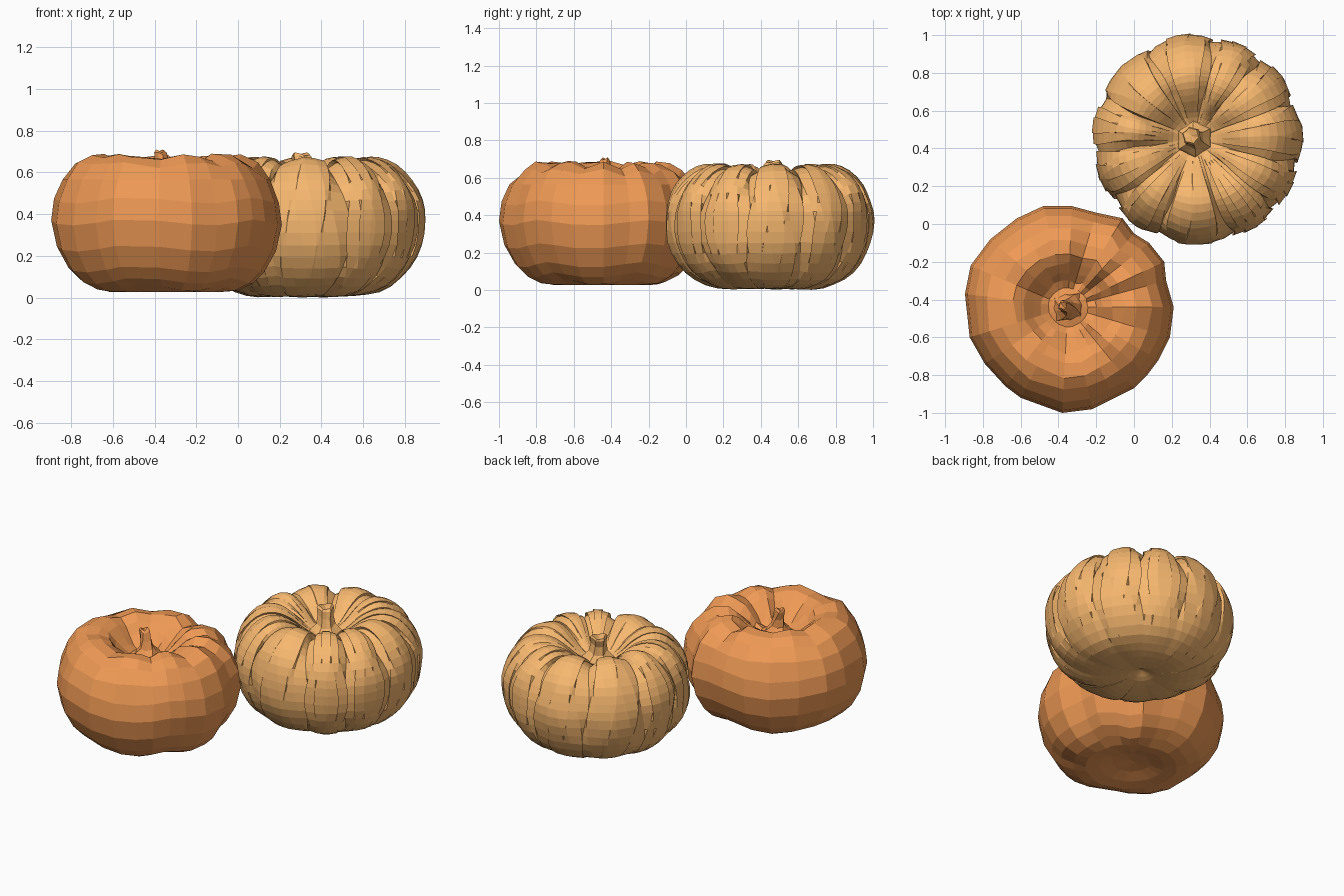
import bpy, bmesh, math, random
from mathutils import Vector, noise

if "Cube" in bpy.data.objects:
    bpy.data.objects.remove(bpy.data.objects["Cube"])

random.seed(4)


def material(name, rgb):
    m = bpy.data.materials.new(name)
    m.diffuse_color = (*rgb, 1)
    m.use_nodes = True
    m.node_tree.nodes["Principled BSDF"].inputs["Base Color"].default_value = m.diffuse_color
    return m


def make_object(name, rings, mat, bottom=None, top=None):
    """Skin closed rings of points, ending in a pole point at each end."""
    bm = bmesh.new()
    vr = [[bm.verts.new(p) for p in ring] for ring in rings]
    n = len(vr[0])
    for a, b in zip(vr, vr[1:]):
        for i in range(n):
            j = (i + 1) % n
            bm.faces.new((a[i], a[j], b[j], b[i]))
    for ring, pole in ((vr[0], bottom), (vr[-1], top)):
        if pole is not None:
            v = bm.verts.new(pole)
            for i in range(n):
                bm.faces.new((v, ring[i], ring[(i + 1) % n]))
    bmesh.ops.recalc_face_normals(bm, faces=bm.faces)
    me = bpy.data.meshes.new(name)
    bm.to_mesh(me)
    bm.free()
    me.materials.append(mat)
    ob = bpy.data.objects.new(name, me)
    bpy.context.collection.objects.link(ob)
    return ob


def smooth_profile(pts, steps):
    """Catmull-Rom through (r, z) points."""
    p = [Vector(q) for q in pts]
    p = [2 * p[0] - p[1]] + p + [2 * p[-1] - p[-2]]
    out = []
    for a, b, c, d in zip(p, p[1:], p[2:], p[3:]):
        for s in range(steps):
            t = s / steps
            out.append(0.5 * (2 * b + (c - a) * t + (2 * a - 5 * b + 4 * c - d) * t * t
                              + (3 * b - a - 3 * c + d) * t ** 3))
    return out + [p[-2]]


def stem(name, rows, sides, mat, twist):
    """Rows of (x, y, z, radius), ridged and twisted."""
    rings = []
    for k, (x, y, z, r) in enumerate(rows):
        ring = []
        for i in range(sides):
            a = 2 * math.pi * i / sides + twist * k
            rr = r * (1.08 if i % 2 else 0.9)
            ring.append((x + rr * math.cos(a), y + rr * math.sin(a),
                         z + (0.008 * math.sin(2 * a) if k else 0)))
        rings.append(ring)
    x, y, z, r = rows[-1]
    return make_object(name, rings, mat, top=(x, y, z - 0.008))


orange = material("orange_skin", (0.86, 0.32, 0.09))
tan = material("tan_skin", (0.93, 0.48, 0.16))

# Tan pumpkin: finely faceted, ribs that are deep on top and fade out below
tan_profile = smooth_profile([
    (.025, .04), (.08, .018), (.18, .005), (.29, .012), (.40, .055), (.49, .14), (.543, .25),
    (.56, .37), (.547, .47), (.505, .565), (.43, .64), (.345, .674), (.27, .664),
    (.20, .62), (.14, .565), (.09, .53), (.03, .52)], 2)
tan_grooves = [-143, -112, -70, -42, -14, 21, 52, 80, 117, 158, 186]
# columns: every lobe gets nine, so that the edges run along the grooves
columns = []
for lo, hi in zip(tan_grooves, tan_grooves[1:] + [tan_grooves[0] + 360]):
    for c in range(9):
        t = c / 9
        columns.append((lo + (hi - lo) * t, math.sin(math.pi * t) ** 0.7))
rings = []
for k, p in enumerate(tan_profile):
    q0, q1 = tan_profile[max(k - 1, 0)], tan_profile[min(k + 1, len(tan_profile) - 1)]
    t = (q1 - q0).normalized()
    nr, nz = t.y, -t.x
    if p.y > 0.36 or k > 14:
        depth = 0.035 + 0.025 * max(0, (p.y - .4) / .28)
    else:
        depth = 0.004 + 0.031 * (p.y / .36) ** 0.8
    depth *= min(1, max(0, (p.x - 0.08) / 0.16))
    ring = []
    for deg, bump in columns:
        a = math.radians(deg + 3 * math.sin(p.y * 8 + deg))
        d = -depth * (1 - bump)
        flat = Vector((p.x * math.cos(a), p.x * math.sin(a), p.y))
        d += 0.010 * noise.noise(flat * 6) * min(1, p.x * 3)
        r, z = p.x + nr * d, p.y + nz * d
        w = min(1, p.x / .5)
        cx, cy = 0.32 + 0.015 * w, 0.45 - 0.004 * w
        ring.append((cx + r * math.cos(a), cy + r * math.sin(a), max(z, 0)))
    rings.append(ring)
make_object("tan_pumpkin", rings, tan, (.32, .45, .05), (.32, .45, .52))
stem("tan_stem", [(.32, .45, .50, .11), (.32, .45, .54, .085), (.318, .452, .575, .053),
                  (.312, .456, .63, .043), (.305, .465, .675, .048), (.302, .468, .688, .04)],
     12, tan, 0.06)

# Orange pumpkin: coarse columns that follow the outline seen from above
outline = [(-.48, .095), (-.33, .095), (-.20, .06), (-.06, .03), (.0, -.05), (.08, -.10), (.16, -.20),
           (.17, -.30), (.21, -.44), (.19, -.60), (.13, -.72), (.07, -.80), (0, -.87), (-.10, -.92),
           (-.22, -.98), (-.38, -1.0), (-.60, -.92), (-.68, -.86), (-.79, -.74), (-.87, -.60),
           (-.895, -.37), (-.865, -.22), (-.76, -.08), (-.62, .03)]
orange_profile = [  # scale of outline, z
    (.05, .07), (.20, .06), (.35, .038), (.49, .028), (.62, .045), (.75, .08), (.85, .135), (.95, .235),
    (1, .36), (.975, .465), (.90, .565), (.79, .632), (.66, .67), (.53, .672), (.43, .64),
    (.34, .595), (.26, .555), (.19, .535), (.13, .545), (.06, .55)]
grooves = {2: 1, 3: .4, 5: .6, 7: .7, 9: .6, 12: .5, 15: .5, 18: .2, 21: .5, 23: .4}
cx, cy = -.35, -.44
rings = []
for k, (s, z) in enumerate(orange_profile):
    ring = []
    for i, (x, y) in enumerate(outline):
        dz = 0.014 * math.sin(i * 1.3) if 3 < k < 10 else 0
        s2 = s
        if 10 < k < 17:  # wrinkled crown
            dz = 0.012 - 0.045 * grooves.get(i, 0) + random.uniform(-.008, .006)
            s2 += random.uniform(-.015, .015)
        ring.append((cx + (x - cx) * s2, cy + (y - cy) * s2, z + dz))
    rings.append(ring)
make_object("orange_pumpkin", rings, orange, (cx, cy, .075), (cx, cy, .55))
stem("orange_stem", [(-.35, -.44, .52, .10), (-.35, -.44, .56, .07), (-.352, -.44, .59, .045),
                     (-.36, -.438, .64, .034), (-.372, -.434, .69, .03), (-.376, -.432, .702, .02)],
     8, orange, 0.3)
